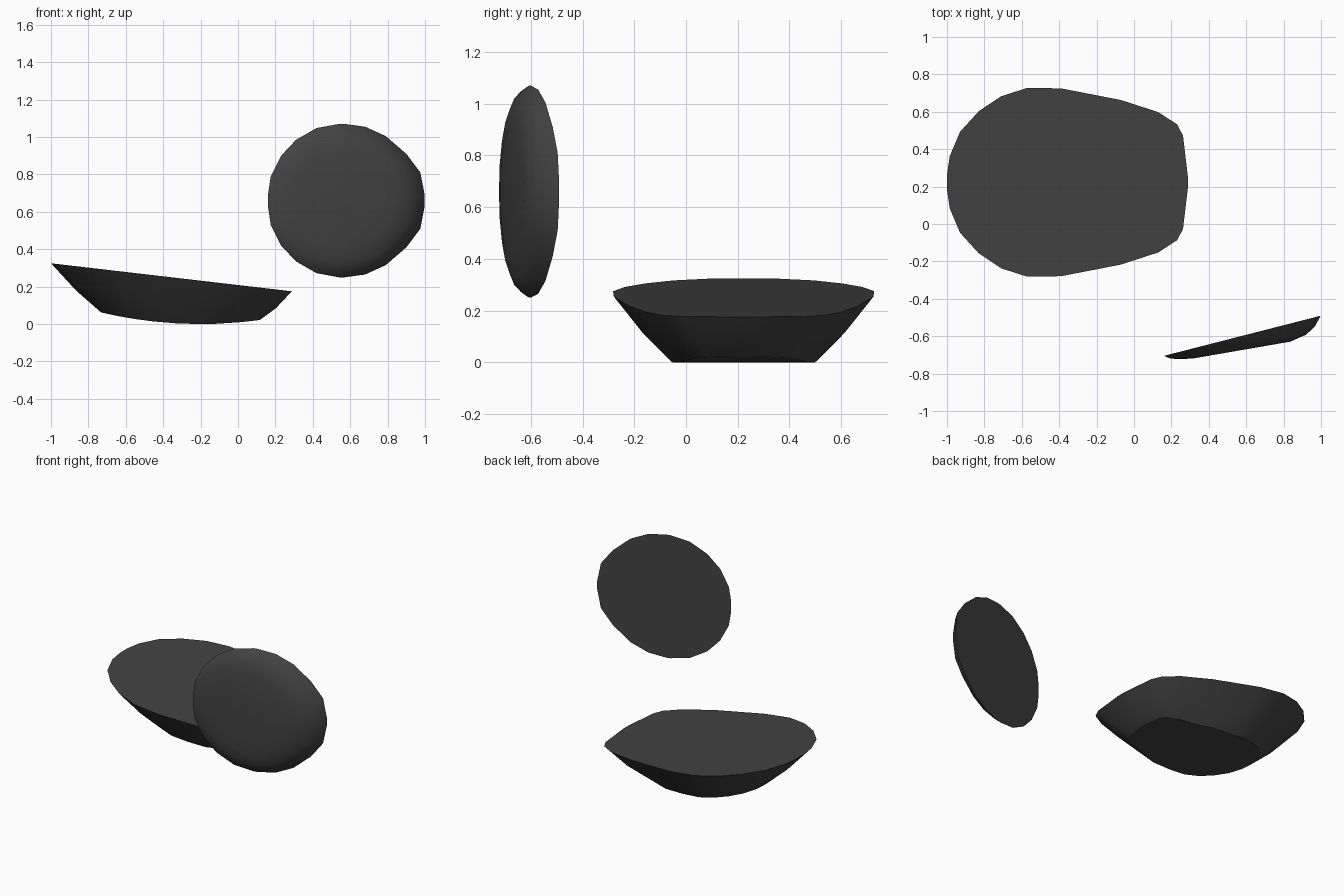
import bpy, bmesh, math

if "Cube" in bpy.data.objects:
    bpy.data.objects.remove(bpy.data.objects["Cube"])

mat = bpy.data.materials.new("dark_grey")
mat.diffuse_color = (0.055, 0.055, 0.055, 1)
mat.use_nodes = True
mat.node_tree.nodes["Principled BSDF"].inputs["Base Color"].default_value = mat.diffuse_color


def hull_object(name, points):
    """Convex faceted solid wrapped round a cloud of ring points."""
    bm = bmesh.new()
    for p in points:
        bm.verts.new(p)
    res = bmesh.ops.convex_hull(bm, input=bm.verts)
    loose = {g for g in res["geom_interior"] + res["geom_unused"]
             if isinstance(g, bmesh.types.BMVert)}
    bmesh.ops.delete(bm, geom=list(loose), context='VERTS')
    bmesh.ops.dissolve_limit(bm, angle_limit=math.radians(0.5),
                             verts=bm.verts, edges=bm.edges)
    bmesh.ops.recalc_face_normals(bm, faces=bm.faces)
    mesh = bpy.data.meshes.new(name)
    bm.to_mesh(mesh)
    bm.free()
    ob = bpy.data.objects.new(name, mesh)
    bpy.context.collection.objects.link(ob)
    mesh.materials.append(mat)
    bpy.ops.object.select_all(action='DESELECT')
    ob.select_set(True)
    bpy.context.view_layer.objects.active = ob
    bpy.ops.object.shade_smooth_by_angle(angle=math.radians(25))
    return ob


def both_sides(half):
    """Mirror a half outline (along, half width)."""
    return half + [(a, -w) for a, w in half]


# Lower dish: egg-shaped sloping rim, straight flared wall, gently curved base
rim = both_sides([(-1, 0.04), (-0.985, 0.14), (-0.93, 0.27), (-0.83, 0.38),
                  (-0.71, 0.46), (-0.57, 0.505), (-0.39, 0.502),
                  (-0.07, 0.44), (0.13, 0.375), (0.23, 0.31),
                  (0.262, 0.25), (0.288, 0.03)])
CY = 0.223
pts = []
for x, w in rim:
    top = (x, CY + w, 0.325 - (x + 1) * 0.1163)
    bx = -0.31 + (x + 0.36) * 0.66
    base = (bx, CY + w * 0.56, 0.22 * (bx + 0.2) ** 2)
    mid = [(a + b) / 2 for a, b in zip(top, base)]
    mid[2] -= 0.014
    pts += [top, base, mid]
# lowest line of the base
pts += [(-0.2, CY + s * 0.275, 0) for s in (-1, 1)]
hull_object("lower_dish", pts)

# Upright disc: flat tilted back, shallow domed front
CX, CZ = 0.57, 0.66
outline = both_sides([(0.16, 0.03), (0.175, 0.13), (0.23, 0.24), (0.31, 0.325),
                      (0.42, 0.388), (0.54, 0.41), (0.57, 0.41), (0.68, 0.395),
                      (0.79, 0.345), (0.90, 0.25), (0.975, 0.15), (0.998, 0.03)])
pts = []
for scale, depth in ((1, 0), (0.93, 0.45), (0.82, 0.78), (0.62, 1)):
    for x, h in outline:
        px, pz = CX + (x - CX) * scale, CZ + h * scale
        back = -0.705 + 0.256 * (px - 0.16)
        front = -0.72 + 0.173 * (px - 0.31)
        pts.append((px, back + (front - back) * depth, pz))
hull_object("upright_disc", pts)
